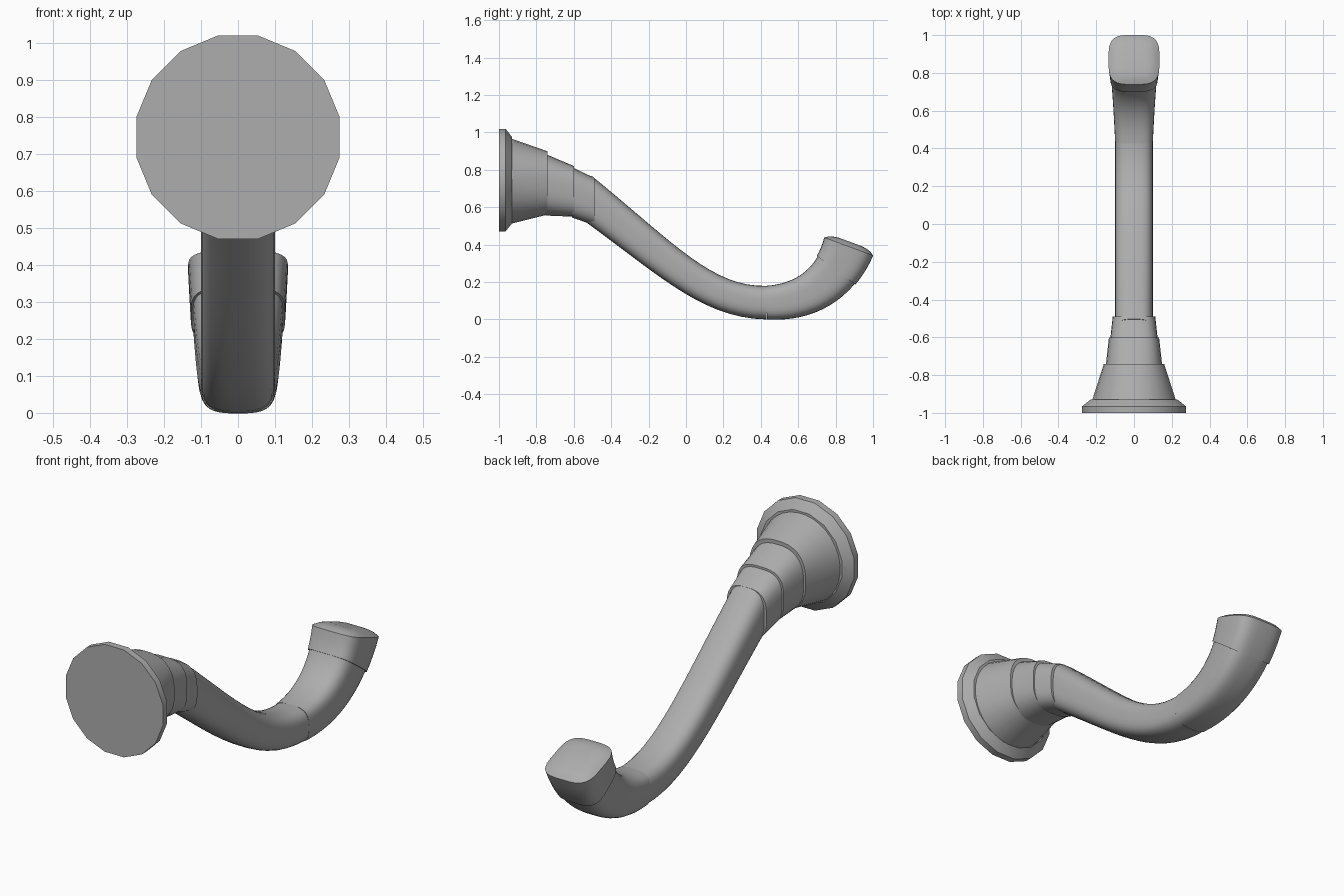
import bpy, bmesh
from math import cos, sin, pi, copysign
from mathutils import Vector
from mathutils.geometry import interpolate_bezier

cube = bpy.data.objects.get("Cube")
if cube:
    bpy.data.objects.remove(cube)

grey = bpy.data.materials.new("satin_grey")
grey.use_nodes = True
colour = (0.42, 0.42, 0.42, 1)
grey.diffuse_color = colour
grey.node_tree.nodes["Principled BSDF"].inputs["Base Color"].default_value = colour

VERTICAL = Vector((0, 0, 1))


def rounded(value, power):
    return copysign(abs(value) ** (2 / power), value)


def section(centre, up, half_height, half_width, power):
    """Superellipse outline; power sets how square its corners are."""
    def outline(sides):
        angles = [2 * pi * (i + 0.5) / sides for i in range(sides)]
        return [centre
                + up * half_height * rounded(sin(a), power)
                + Vector((half_width * rounded(cos(a), power), 0, 0))
                for a in angles]
    return outline


def loft(name, sections, sides=32, sharp_angle=0.5):
    """Skin a row of sections and close both ends."""
    bm = bmesh.new()
    rings = [[bm.verts.new(p) for p in outline(sides)] for outline in sections]
    for near, far in zip(rings, rings[1:]):
        for i in range(sides):
            bm.faces.new((near[i - 1], near[i], far[i], far[i - 1]))
    bm.faces.new(rings[0])
    bm.faces.new(rings[-1])
    bmesh.ops.recalc_face_normals(bm, faces=bm.faces)
    mesh = bpy.data.meshes.new(name)
    bm.to_mesh(mesh)
    bm.free()
    mesh.materials.append(grey)
    part = bpy.data.objects.new(name, mesh)
    bpy.context.collection.objects.link(part)
    bpy.ops.object.select_all(action="DESELECT")
    bpy.context.view_layer.objects.active = part
    part.select_set(True)
    bpy.ops.object.shade_smooth_by_angle(angle=sharp_angle)


def upright(y, z, half_height, half_width, power=2):
    return section(Vector((0, y, z)), VERTICAL, half_height, half_width, power)


def sweep(start, start_handle, end_handle, end, size, steps=16):
    """Sections square to a curve in the side plane; size gives half height and width."""
    knots = [Vector((0, *p)) for p in (start, start_handle, end_handle, end)]
    path = interpolate_bezier(*knots, steps + 1)
    result = []
    for i, point in enumerate(path):
        before, after = path[max(i - 1, 0)], path[min(i + 1, steps)]
        along = (after - before).normalized()
        if i == steps:
            along = (knots[-1] - knots[-2]).normalized()
        up = Vector((0, -along.z, along.y))
        result.append((point, up, *size(i / steps)))
    return result


def arm_size(t):
    return 0.08 + 0.03 * (1 - t) ** 2 + 0.01 * t ** 2, 0.1


def hook_size(t):
    return 0.09 + 0.045 * t, 0.1 + 0.03 * t


# Faceted wall plate with a bevelled rim
loft("wall_plate", [upright(y, 0.745, r, r)
                    for y, r in ((-1, 0.28), (-0.965, 0.28), (-0.93, 0.235))],
     sides=16, sharp_angle=0.4)

# Flared neck, stepping down through two collars
loft("flared_neck", [upright(-0.94, 0.74, 0.23, 0.225),
                     upright(-0.74, 0.73, 0.17, 0.16, 2.5)])
loft("neck_collar", [upright(-0.75, 0.72, 0.165, 0.15, 2.5),
                     upright(-0.6, 0.685, 0.136, 0.133, 3)])
loft("arm_collar", [upright(-0.61, 0.68, 0.135, 0.126, 3),
                    upright(-0.49, 0.63, 0.127, 0.113, 3)])

# Sloping arm
arm = sweep((-0.57, 0.68), (-0.12, 0.34), (0.1, 0.09), (0.43, 0.09), arm_size)
loft("sloping_arm", [section(*s, 3) for s in arm])

# Upturned hook, with a slightly proud tip over its last stretch
hook = sweep((0.43, 0.09), (0.65, 0.09), (0.8, 0.2), (0.87, 0.39), hook_size)
loft("upturned_hook", [section(*s, 3.4) for s in hook[:-2]])

PROUD = 0.005
tip = [section(centre, up, height + PROUD, width + PROUD, 3.6)
       for centre, up, height, width in hook[-5:]]

# Softly domed end on the tip
centre, up, height, width = hook[-1]
outward = Vector((0, up.z, -up.y))
for angle in (pi / 6, pi / 4, pi / 3):
    shrink = cos(angle)
    tip.append(section(centre + outward * 0.03 * sin(angle), up,
                       height * shrink, width * shrink, 3.4))
loft("hook_tip", tip, sharp_angle=0.8)
